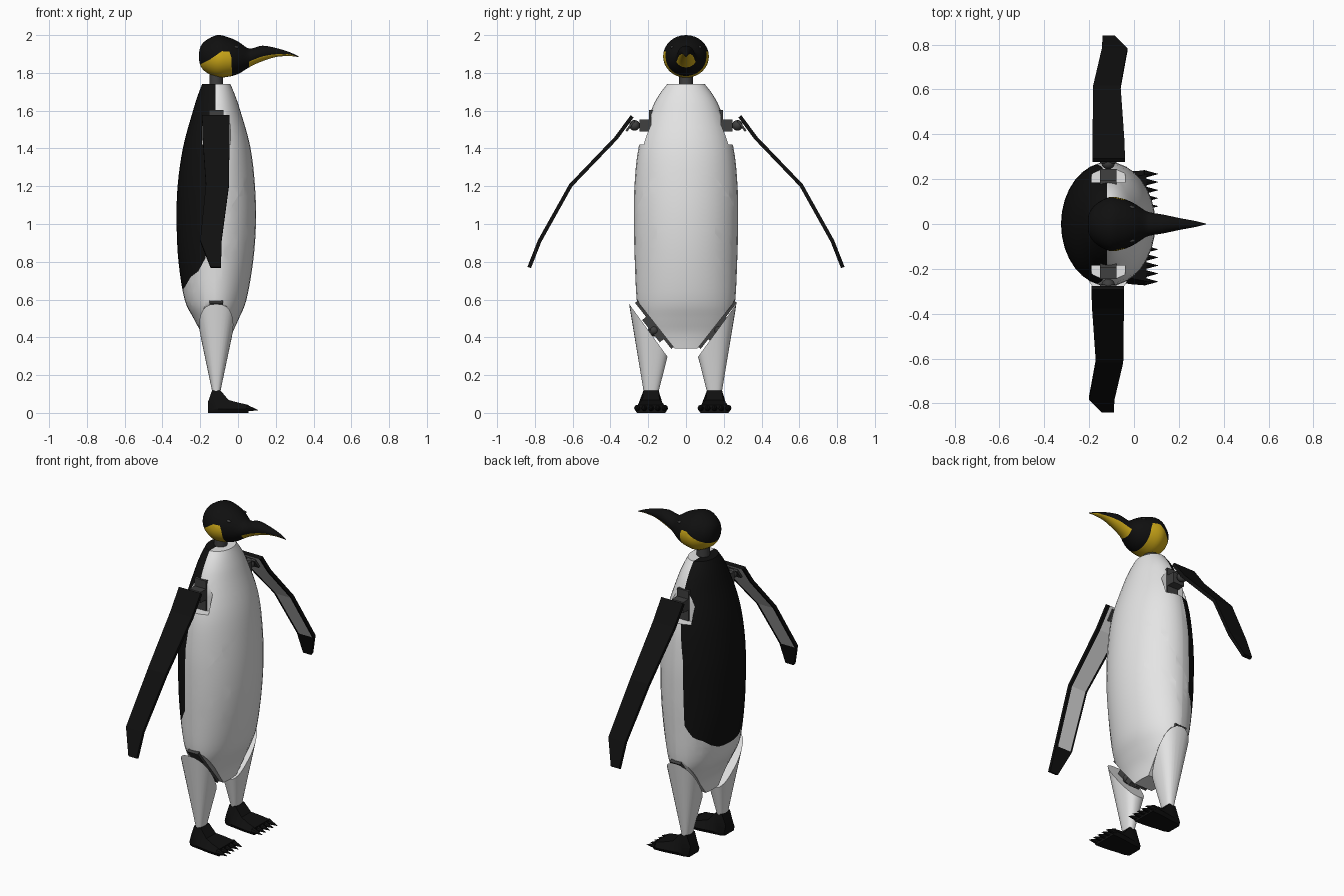
import bpy, bmesh, math
from mathutils import Vector, Matrix

if "Cube" in bpy.data.objects:
    bpy.data.objects.remove(bpy.data.objects["Cube"])

CX = -0.115          # x of the body axis
LEG_Y = -0.017       # legs sit slightly off centre


def material(name, r, g, b):
    m = bpy.data.materials.new(name)
    m.diffuse_color = (r, g, b, 1)
    m.use_nodes = True
    m.node_tree.nodes["Principled BSDF"].inputs["Base Color"].default_value = m.diffuse_color
    return m


WHITE = material("white", 0.78, 0.78, 0.78)
BLACK = material("black", 0.005, 0.005, 0.005)
YELLOW = material("golden yellow", 0.65, 0.42, 0.01)
GREY = material("joint grey", 0.05, 0.05, 0.05)


def finish(name, bm, mats, smooth=None):
    bmesh.ops.recalc_face_normals(bm, faces=bm.faces[:])
    me = bpy.data.meshes.new(name)
    bm.to_mesh(me)
    bm.free()
    for m in mats:
        me.materials.append(m)
    ob = bpy.data.objects.new(name, me)
    bpy.context.collection.objects.link(ob)
    bpy.ops.object.select_all(action='DESELECT')
    ob.select_set(True)
    bpy.context.view_layer.objects.active = ob
    if smooth:
        bpy.ops.object.shade_smooth_by_angle(angle=math.radians(smooth))
    return ob


def resample(st, n):
    # Catmull-Rom between stations
    out = []
    for i in range(len(st) - 1):
        a, b, c, d = st[max(i - 1, 0)], st[i], st[i + 1], st[min(i + 2, len(st) - 1)]
        for k in range(n):
            t = k / n
            out.append([0.5 * (2 * q + (r - p) * t + (2 * p - 5 * q + 4 * r - s) * t * t
                        + (3 * q - p - 3 * r + s) * t ** 3) for p, q, r, s in zip(a, b, c, d)])
    return out + [list(st[-1])]


def loft(stations, axis, sides=32, power=2.0, sub=4):
    # station: position on axis, centre, half size, centre y, half width y
    bm = bmesh.new()
    rings = []
    for t, c, ra, cy, rb in resample(stations, sub):
        ring = []
        for i in range(sides):
            a = 2 * math.pi * i / sides
            u, v = (math.copysign(abs(f) ** (2 / power), f) for f in (math.cos(a), math.sin(a)))
            p = (c + ra * u, cy + rb * v, t) if axis == 'z' else (t, cy + rb * v, c + ra * u)
            ring.append(bm.verts.new(p))
        rings.append(ring)
    for r0, r1 in zip(rings, rings[1:]):
        for i in range(sides):
            j = (i + 1) % sides
            bm.faces.new((r0[i], r0[j], r1[j], r1[i]))
    bm.faces.new(rings[0])
    bm.faces.new(rings[-1])
    bmesh.ops.recalc_face_normals(bm, faces=bm.faces[:])
    return bm


def bisect(bm, co, no, clear=False):
    r = bmesh.ops.bisect_plane(bm, geom=bm.verts[:] + bm.edges[:] + bm.faces[:], dist=1e-6,
                               plane_co=co, plane_no=no, clear_outer=clear)
    if clear:
        edges = [e for e in r['geom_cut'] if isinstance(e, bmesh.types.BMEdge)]
        bmesh.ops.holes_fill(bm, edges=edges)


def score(bm, line):
    # cut clean colour borders along an x-z polyline
    for (x0, z0), (x1, z1) in zip(line, line[1:]):
        bisect(bm, (x0, 0, z0), (z1 - z0, 0, x0 - x1))


def lerp(line, v, key):
    # line is sorted by key; returns the other coordinate
    for p, q in zip(line, line[1:]):
        if p[key] <= v <= q[key]:
            return p[1 - key] + (q[1 - key] - p[1 - key]) * (v - p[key]) / (q[key] - p[key])
    return None


def box(name, loc, size, mat, rot=0):
    bm = bmesh.new()
    m = Matrix.Translation(loc) @ Matrix.Rotation(rot, 4, 'X') @ Matrix.Diagonal((*size, 1))
    bmesh.ops.create_cube(bm, size=1, matrix=m)
    return finish(name, bm, [mat])


def ball(name, loc, size, mat):
    bm = bmesh.new()
    m = Matrix.Translation(loc) @ Matrix.Diagonal((*size, 1))
    bmesh.ops.create_uvsphere(bm, u_segments=16, v_segments=10, radius=1, matrix=m)
    return finish(name, bm, [mat], 40)


# body: white egg with a black back, cut off slantwise at the hips
body_st = [(z, (a + b) / 2, (b - a) / 2, 0, w) for z, a, b, w in (
    (0.34, -0.18, -0.05, 0.17), (0.42, -0.195, -0.03, 0.21), (0.5, -0.235, 0.005, 0.24),
    (0.6, -0.283, 0.045, 0.261), (0.8, -0.315, 0.08, 0.271), (1.0, -0.325, 0.095, 0.276),
    (1.2, -0.32, 0.09, 0.273), (1.41, -0.29, 0.065, 0.25), (1.6, -0.238, 0.012, 0.185),
    (1.68, -0.213, -0.015, 0.145), (1.74, -0.19, -0.04, 0.1))]
bm = loft(body_st, 'z', 32)
for s in (-1, 1):
    bisect(bm, (0, s * 0.265, 0.6), (0, s * 0.26, -0.205), True)
back = [(-0.33, 0.64), (-0.285, 0.66), (-0.25, 0.72), (-0.21, 0.75), (-0.172, 0.82),
        (-0.165, 1.2), (-0.12, 1.55), (-0.12, 1.75)]
score(bm, back)
for f in bm.faces:
    c = f.calc_center_median()
    edge = lerp(back, c.z, 1)
    f.material_index = int(edge is not None and c.x < edge)
body = finish("body", bm, [WHITE, BLACK])

# shoulder recesses
for s in (-1, 1):
    cutter = box("recess_cutter", (CX, s * 0.285, 1.5125), (0.15, 0.2, 0.185), WHITE)
    cutter.hide_render = True
    mod = body.modifiers.new("recess", 'BOOLEAN')
    mod.operation, mod.object, mod.solver = 'DIFFERENCE', cutter, 'EXACT'
    bpy.context.view_layer.objects.active = body
    bpy.ops.object.modifier_apply(modifier=mod.name)
    bpy.data.objects.remove(cutter)
bpy.ops.object.select_all(action='DESELECT')
body.select_set(True)
bpy.context.view_layer.objects.active = body
bpy.ops.object.shade_smooth_by_angle(angle=math.radians(35))

# neck
bm = bmesh.new()
bmesh.ops.create_cone(bm, cap_ends=True, segments=20, radius1=0.036, radius2=0.036, depth=0.12,
                      matrix=Matrix.Translation((CX, 0, 1.76)))
finish("neck", bm, [GREY], 40)

# head and beak in one loft along x
head_st = [(x, z, rz, 0, ry) for x, z, rz, ry in (
    (-0.206, 1.888, 0.02, 0.02), (-0.198, 1.888, 0.052, 0.052), (-0.17, 1.888, 0.084, 0.088),
    (-0.11, 1.888, 0.112, 0.12), (-0.05, 1.884, 0.104, 0.113), (0.0, 1.88, 0.086, 0.092),
    (0.05, 1.878, 0.054, 0.06), (0.08, 1.886, 0.045, 0.05), (0.13, 1.903, 0.041, 0.042),
    (0.2, 1.908, 0.024, 0.027), (0.27, 1.9, 0.011, 0.014), (0.32, 1.886, 0.002, 0.002))]
bm = loft(head_st, 'x', 32)
cheek = [(-0.21, 1.84), (-0.15, 1.87), (-0.085, 1.915), (-0.045, 1.912), (-0.034, 1.88), (-0.032, 1.77)]
score(bm, cheek)
for f in bm.faces:
    c = f.calc_center_median()
    top = lerp(cheek, c.x, 0)
    on_cheek = top is not None and c.z < top
    f.material_index = int(on_cheek or (c.x > 0.06 and f.normal.z < -0.35))
finish("head_and_beak", bm, [BLACK, YELLOW], 50)

# wings: thin bent slabs, white inside with a black rim and tip
WING = [(0.285, 1.57, -0.07, 0.075), (0.37, 1.455, -0.07, 0.072), (0.61, 1.205, -0.067, 0.055),
        (0.775, 0.91, -0.028, 0.085), (0.83, 0.77, -0.025, 0.03)]


def wing(name, s):
    bm = bmesh.new()
    rows = []
    for i, (y, z, x0, x1) in enumerate(WING):
        p, q = WING[max(i - 1, 0)], WING[min(i + 1, len(WING) - 1)]
        n = Vector((p[1] - q[1], q[0] - p[0])).normalized() * 0.01
        rows.append([[bm.verts.new((CX + s * (x0 + (x1 - x0) * u), s * (y + k * n.x), z + k * n.y))
                      for u in (0, 0.12, 0.9, 1)] for k in (-1, 1)])
    for i, (a, b) in enumerate(zip(rows, rows[1:])):
        for k in (0, 1):
            for j in range(3):
                f = bm.faces.new((a[k][j], a[k][j + 1], b[k][j + 1], b[k][j]))
                f.material_index = int(k == 0 and j == 1 and i < 3)
        for j in (0, 3):
            bm.faces.new((a[0][j], a[1][j], b[1][j], b[0][j]))
    for r in (rows[0], rows[-1]):
        for j in range(3):
            bm.faces.new((r[0][j], r[0][j + 1], r[1][j + 1], r[1][j]))
    finish(name, bm, [BLACK, WHITE])


# feet: flat-soled wedge plus claws
FOOT = [(-0.16, 0.055, 0.05, 0.035), (-0.137, 0.12, 0.065, 0.038), (-0.092, 0.118, 0.07, 0.04),
        (-0.05, 0.068, 0.078, 0.045), (0.0, 0.055, 0.085, 0.06), (0.055, 0.042, 0.088, 0.07)]


def foot(name, y0):
    bm = bmesh.new()
    rings = [[bm.verts.new((x, y0 + y, z)) for y, z in (
        (-w * 0.85, 0), (w * 0.85, 0), (w, 0.02), (t, h), (-t, h), (-w, 0.02))]
        for x, h, w, t in FOOT]
    for a, b in zip(rings, rings[1:]):
        for i in range(6):
            j = (i + 1) % 6
            bm.faces.new((a[i], a[j], b[j], b[i]))
    bm.faces.new(rings[0])
    bm.faces.new(rings[-1])
    for k in range(5):
        m = (Matrix.Translation((0.075, y0 + (k - 2) * 0.036, 0.02))
             @ Matrix.Rotation(math.radians(100), 4, 'Y'))
        bmesh.ops.create_cone(bm, cap_ends=True, segments=8, radius1=0.018, radius2=0.001,
                              depth=0.064, matrix=m)
    finish(name, bm, [BLACK], 35)


SLANT = math.atan2(0.26, 0.205)
for s, side in ((-1, "right"), (1, "left")):
    wing(side + "_wing", s)
    # shoulder joint
    box(side + "_shoulder_plate", (CX, s * 0.185, 1.5125), (0.075, 0.02, 0.18), GREY)
    box(side + "_shoulder_block", (CX, s * 0.215, 1.522), (0.075, 0.06, 0.065), GREY)
    ball(side + "_shoulder_ball", (CX, s * 0.272, 1.522), (0.03, 0.028, 0.028), GREY)
    box(side + "_wing_bracket", (CX, s * 0.295, 1.52), (0.075, 0.012, 0.07), GREY, s * 0.64)
    # leg: cone sliced parallel to the hip
    st = [(0.105, CX, 0.02, LEG_Y + s * 0.168, 0.038), (0.6, CX, 0.124, LEG_Y + s * 0.146, 0.142)]
    bm = loft(st, 'z', 32, 2.5, 1)
    bisect(bm, (0, LEG_Y + s * 0.283, 0.575), (0, -s * 0.275, 0.2), True)
    finish(side + "_leg", bm, [WHITE], 35)
    foot(side + "_foot", LEG_Y + s * 0.168)
    # hip joint in the gap
    box(side + "_hip_strap", (CX, s * 0.166, 0.467), (0.07, 0.31, 0.02), GREY, s * SLANT)
    box(side + "_hip_block", (CX, s * 0.17, 0.445), (0.07, 0.15, 0.04), GREY, s * SLANT)
    ball(side + "_hip_ball", (CX, s * 0.17, 0.437), (0.045, 0.032, 0.032), GREY)
    # eye
    ball(side + "_eye", (-0.012, s * 0.074, 1.936), (0.016, 0.008, 0.008), GREY)
